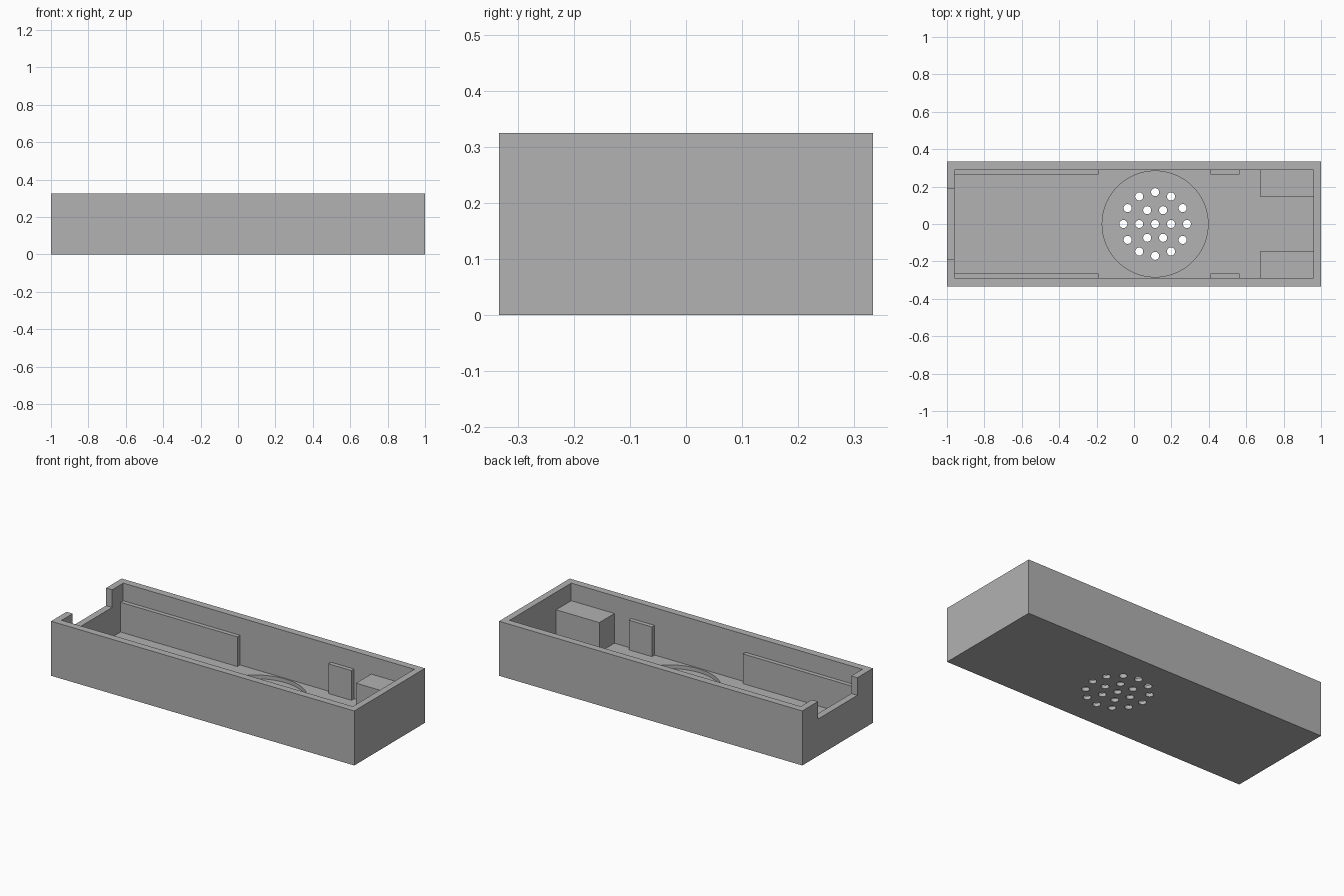
import bpy
import bmesh
import math
from mathutils import Matrix, Vector

cube = bpy.data.objects.get("Cube")
if cube:
    bpy.data.objects.remove(cube, do_unlink=True)

HALF_Y, HEIGHT = 0.333, 0.325
IN_X, IN_Y, FLOOR = 0.96, 0.29, 0.043
LEDGE = 0.22              # shared top of the notch, rails, posts and blocks
SPEAKER_X = 0.113
EMBED = 0.01              # how far fittings sink into the shell

grey = bpy.data.materials.new("plain grey")
grey.use_nodes = True
colour = (0.445, 0.445, 0.445, 1)
grey.diffuse_color = colour
grey.node_tree.nodes["Principled BSDF"].inputs["Base Color"].default_value = colour


def finish(name, bm):
    mesh = bpy.data.meshes.new(name)
    bm.to_mesh(mesh)
    bm.free()
    mesh.materials.append(grey)
    obj = bpy.data.objects.new(name, mesh)
    bpy.context.collection.objects.link(obj)
    return obj


def box(name, low, high):
    low, high = Vector(low), Vector(high)
    bm = bmesh.new()
    matrix = Matrix.Translation((low + high) / 2) @ Matrix.Diagonal((high - low).to_4d())
    bmesh.ops.create_cube(bm, size=1, matrix=matrix)
    return finish(name, bm)


def cylinders(name, centres, radius, low, high, sides):
    bm = bmesh.new()
    for x, y in centres:
        bmesh.ops.create_cone(bm, cap_ends=True, segments=sides, radius1=radius,
                              radius2=radius, depth=high - low,
                              matrix=Matrix.Translation((x, y, (low + high) / 2)))
    return finish(name, bm)


def cut(target, cutter):
    mod = target.modifiers.new("cut", "BOOLEAN")
    mod.operation = "DIFFERENCE"
    mod.solver = "EXACT"
    mod.object = cutter
    bpy.context.view_layer.objects.active = target
    bpy.ops.object.modifier_apply(modifier=mod.name)
    bpy.data.objects.remove(cutter, do_unlink=True)


# Open tray with a cable notch in the end wall
shell = box("tray_shell", (-1, -HALF_Y, 0), (1, HALF_Y, HEIGHT))
cut(shell, box("cavity", (-IN_X, -IN_Y, FLOOR), (IN_X, IN_Y, 1)))
cut(shell, box("notch", (-1.1, -0.186, LEDGE), (-0.9, 0.186, 1)))

# Shallow round speaker seat in the floor
cut(shell, cylinders("speaker_seat", [(SPEAKER_X, 0)], 0.283, 0.021, 0.1, 96))

# Sound holes: one in the middle, then rings of six and twelve
holes = [(SPEAKER_X, 0)]
for count, ring in ((6, 0.085), (12, 0.17)):
    for i in range(count):
        a = math.tau * i / count
        holes.append((SPEAKER_X + ring * math.cos(a), ring * math.sin(a)))
cut(shell, cylinders("sound_holes", holes, 0.0215, -0.1, 0.1, 32))

# Fittings along both long walls: name, start x, end x, inner y
fittings = (
    ("side_rail", -IN_X - EMBED, -0.19, 0.265),
    ("support_post", 0.41, 0.563, 0.265),
    ("corner_block", 0.675, IN_X + EMBED, 0.148),
)
for name, x0, x1, inner in fittings:
    for side, sign in (("left_hand", 1), ("right_hand", -1)):
        y0, y1 = sorted((sign * inner, sign * (IN_Y + EMBED)))
        box(f"{name}_{'back' if sign > 0 else 'front'}",
            (x0, y0, FLOOR - EMBED), (x1, y1, LEDGE))

# Smooth the round walls while keeping the edges crisp
bpy.ops.object.select_all(action="DESELECT")
shell.select_set(True)
bpy.context.view_layer.objects.active = shell
bpy.ops.object.shade_smooth_by_angle(angle=math.radians(30))
